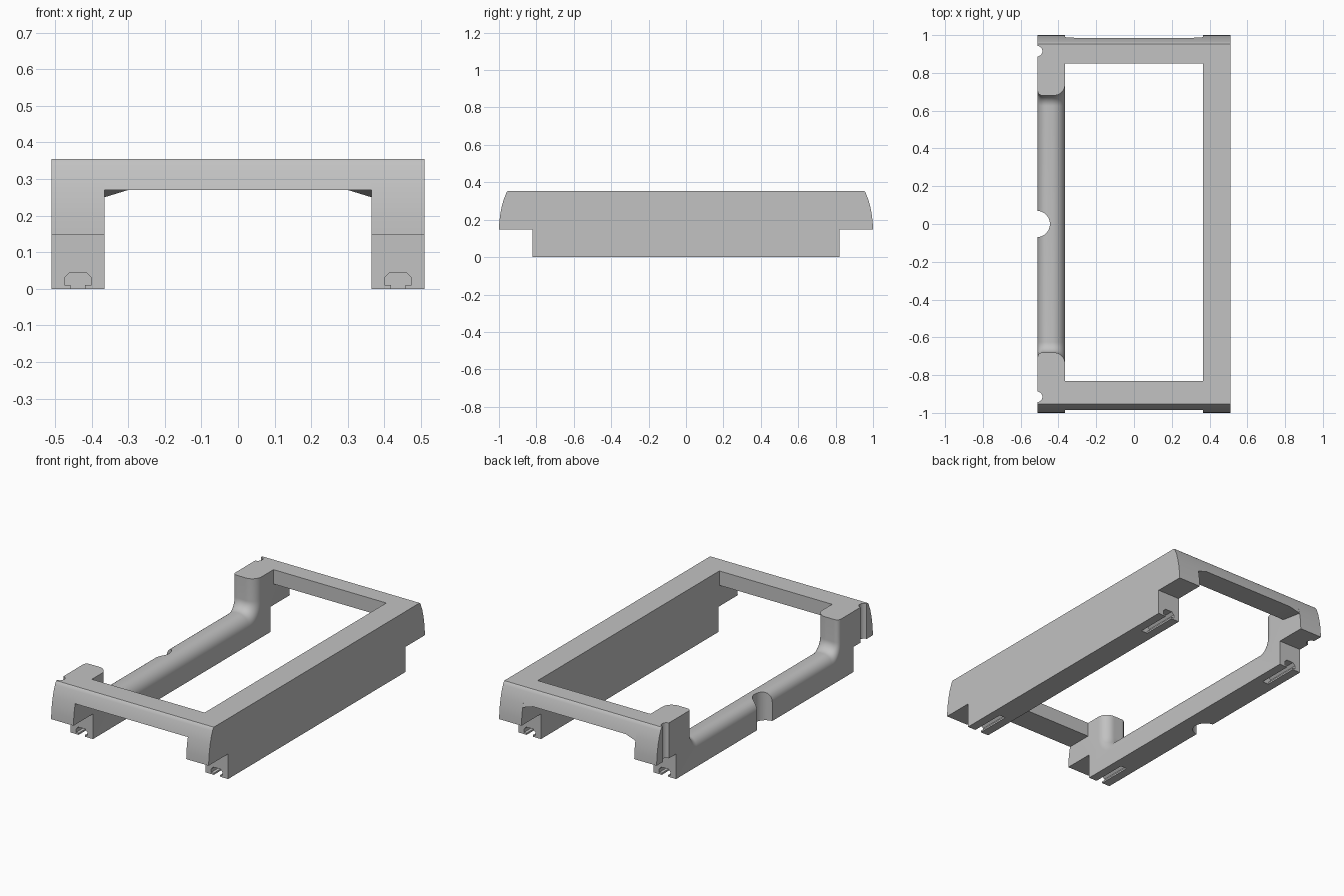
import bpy, bmesh, math

if "Cube" in bpy.data.objects:
    bpy.data.objects.remove(bpy.data.objects["Cube"])

OUT, INN = 0.51, 0.365          # outer and inner faces of the long sides
TOP, STEP, FOOT = 0.354, 0.147, 0.82
MID = (OUT + INN) / 2

grey = bpy.data.materials.new("plain_grey")
grey.use_nodes = True
grey.diffuse_color = (0.54, 0.54, 0.54, 1)
grey.node_tree.nodes["Principled BSDF"].inputs["Base Color"].default_value = (0.54, 0.54, 0.54, 1)

# Bowed end face, from the overhang's lower edge up to the flat top
BOW_TOP = [(0.976, 0.305), (0.964, 0.335), (0.959, 0.347), (0.952, TOP)]
BOW = [(1.0, STEP), (0.998, 0.19), (0.993, 0.23), (0.985, 0.27)] + BOW_TOP


def loft(name, sections):
    """Join matching closed (y, z) outlines placed at successive x."""
    bm = bmesh.new()
    rings = [[bm.verts.new((x, y, z)) for y, z in pts] for x, pts in sections]
    for a, b in zip(rings, rings[1:]):
        for i in range(len(a)):
            j = (i + 1) % len(a)
            bm.faces.new((a[i], a[j], b[j], b[i]))
    bm.faces.new(rings[0])
    bm.faces.new(rings[-1])
    bmesh.ops.recalc_face_normals(bm, faces=bm.faces)
    mesh = bpy.data.meshes.new(name)
    bm.to_mesh(mesh)
    bm.free()
    mesh.materials.append(grey)
    obj = bpy.data.objects.new(name, mesh)
    bpy.context.collection.objects.link(obj)
    return obj


def cylinder(x, y, r):
    bpy.ops.mesh.primitive_cylinder_add(vertices=48, radius=r, depth=1, location=(x, y, 0.1))
    return bpy.context.object


def slot_cutter(x, side):
    """T-shaped slot, open at the foot's end face."""
    half = [(0.02, -0.02), (0.02, 0.01), (0.037, 0.01), (0.037, 0.03), (0.022, 0.045)]
    outline = half + [(-u, z) for u, z in reversed(half)]
    obj = loft("slot_cutter", [(0.61, outline), (0.9, outline)])
    for v in obj.data.vertices:
        v.co = (x + v.co.y, side * v.co.x, v.co.z)
    bm = bmesh.new()
    bm.from_mesh(obj.data)
    bmesh.ops.recalc_face_normals(bm, faces=bm.faces)
    bm.to_mesh(obj.data)
    bm.free()
    return obj


def cut(obj, cutters):
    for c in cutters:
        c.hide_render = True
        m = obj.modifiers.new("cut", "BOOLEAN")
        m.operation, m.solver, m.object = "DIFFERENCE", "EXACT", c
        bpy.ops.object.select_all(action="DESELECT")
        bpy.context.view_layer.objects.active = obj
        obj.select_set(True)
        bpy.ops.object.modifier_apply(modifier=m.name)
        bpy.data.objects.remove(c)


def smooth(obj):
    bpy.ops.object.select_all(action="DESELECT")
    bpy.context.view_layer.objects.active = obj
    obj.select_set(True)
    bpy.ops.object.shade_smooth_by_angle(angle=math.radians(30))


def mirrored(half):
    """Close a +y half outline with its -y reflection."""
    return half + [(-y, z) for y, z in reversed(half)]


BASE = [(FOOT, 0), (FOOT, STEP)] + BOW

# Tall solid side
wall = loft("left_side_wall", [(x, mirrored(BASE)) for x in (INN, OUT)])
cut(wall, [slot_cutter(MID, s) for s in (-1, 1)])
smooth(wall)

# Low side: round-topped rail sweeping up into a squarer post at each end
RAIL, POST, FILLET = 0.167, 0.68, 0.055


def corner_drop(x, r_out, r_in):
    """Fall-off from the crown for quarter rounds at the outer and inner edges."""
    reach = max(0, r_out - (x + OUT), r_in - (-INN - x))
    r = r_out if x < -MID else r_in
    return r - math.sqrt(max(0, r * r - reach * reach))


def rail_outline(x):
    rail_drop = corner_drop(x, 0.058, 0.07)
    post_drop = corner_drop(x, 0.025, 0.06)
    sweep = [(POST + post_drop, TOP)]
    for i in range(13):
        a = math.radians(90 * i / 12)
        sweep.append((POST - FILLET + (FILLET + post_drop) * math.cos(a),
                      RAIL + FILLET - (FILLET + rail_drop) * math.sin(a)))
    return mirrored(BASE + sweep)


stations = [-MID - (OUT - MID) * math.cos(math.pi * i / 24) for i in range(25)]
rail = loft("right_side_rail", [(x, rail_outline(x)) for x in stations])
cut(rail, [cylinder(-OUT - 0.005, 0, 0.07)]
    + [cylinder(-OUT - 0.003, s * 0.915, 0.028) for s in (-1, 1)]
    + [slot_cutter(-MID, s) for s in (-1, 1)])
smooth(rail)

# Front cross beam, straight along its underside
front = [(0.83, 0.27), (0.985, 0.27)] + BOW_TOP + [(0.83, TOP)]
smooth(loft("front_beam", [(x, [(-y, z) for y, z in front]) for x in (-INN, INN)]))

# Back cross beam, its outer lower edge dipping towards the corners
parts = []
for x, y, z in ((-INN, 0.989, 0.25), (-0.3, 0.985, 0.27), (0.3, 0.985, 0.27), (INN, 0.989, 0.25)):
    parts.append((x, [(0.85, 0.27), (y, z)] + BOW_TOP + [(0.85, TOP)]))
smooth(loft("back_beam", parts))
